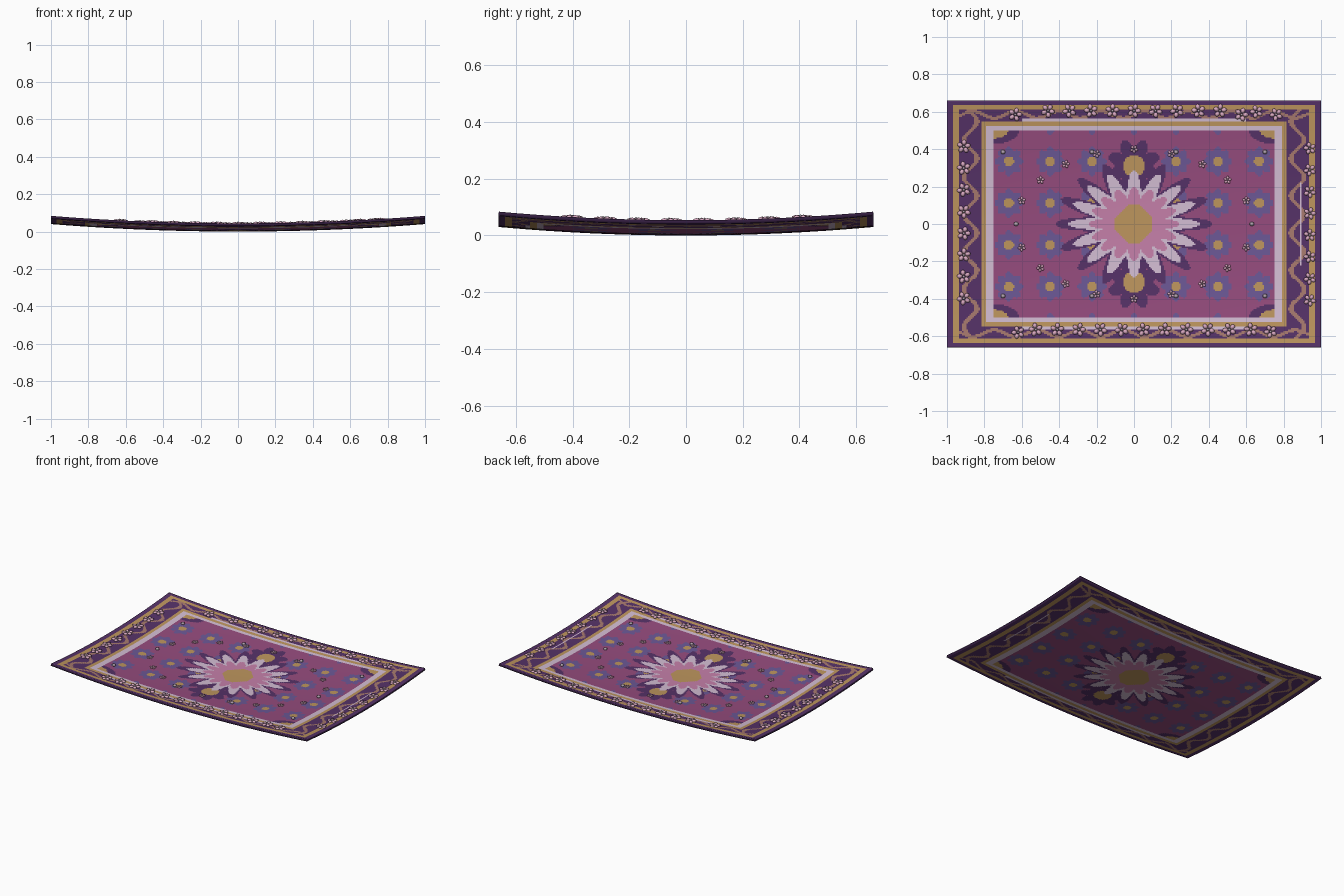
import bpy, bmesh
from math import pi, sin, cos, hypot, atan2
from mathutils import Matrix, Vector

if "Cube" in bpy.data.objects:
    bpy.data.objects.remove(bpy.data.objects["Cube"])

HALF_Y, THICK, STEP = 0.66, 0.014, 0.223


def material(name, srgb):
    col = [(c / 255 / 12.92) if c < 11 else ((c / 255 + 0.055) / 1.055) ** 2.4 for c in srgb] + [1]
    m = bpy.data.materials.new(name)
    m.use_nodes = True
    m.diffuse_color = col
    m.node_tree.nodes["Principled BSDF"].inputs["Base Color"].default_value = col
    return m


PURPLE, EDGE, GOLD, WHITE, FIELD, BLUE, PINK, TAN, BLOSSOM, SILVER = range(10)
mats = [material(*a) for a in (
    ("deep purple", (86, 50, 104)), ("dark edge", (50, 28, 62)),
    ("gold", (190, 150, 94)), ("pale lilac", (212, 190, 212)),
    ("magenta", (150, 76, 126)), ("blue violet", (108, 88, 150)),
    ("rose", (198, 128, 170)), ("tan", (168, 122, 110)),
    ("blossom pink", (216, 168, 192)), ("silver", (176, 160, 172)))]


def height(x, y):
    return 0.04 * x * x + 0.03 * (y / HALF_Y) ** 2 + THICK


def star(angle, n):
    """1 on each of n petal tips, 0 between them."""
    return abs(cos(angle * n / 2))


def border(x, y):
    ax, ay = abs(x), abs(y)
    if ax > 0.965 or ay > 0.635:
        return PURPLE
    if ax > 0.938 or ay > 0.61:
        return GOLD
    # thin pale stripes beside the inner frame
    if 0.55 < ay < 0.565 and ax < 0.6:
        return WHITE
    if 0.885 < x < 0.895 and ay < 0.22:
        return WHITE
    # wavy vines
    if ax > 0.82 and abs(ax - 0.875 - 0.035 * sin(y * 2 * pi / 0.2)) < 0.013:
        return TAN
    if ay > 0.545 and abs(ay - 0.585 - 0.018 * sin(x * 2 * pi / 0.23)) < 0.009:
        return TAN
    if ax < 0.815 and ay < 0.545:
        return GOLD
    return PURPLE


def field(x, y):
    ax, ay = abs(x), abs(y)
    # central medallion
    q, a = hypot(x, y * 1.22), atan2(y * 1.22, x)
    if ax + ay < 0.13 and max(ax, ay) < 0.1:
        return GOLD
    if q < 0.165 + 0.075 * star(a, 16):
        return PINK
    if q < 0.21 + 0.14 * star(a, 16) ** 1.5:
        return WHITE
    # pendants above and below
    d, a2 = hypot(x, ay - 0.31), atan2(ay - 0.31, x)
    if hypot(x, (ay - 0.31) * 0.95) < 0.056:
        return GOLD
    if d < 0.095 + 0.05 * star(a2 + pi / 8, 8):
        return PURPLE
    if q < 0.25 + 0.17 * star(a, 16) ** 1.5:
        return PURPLE
    # corner motifs
    c = hypot((0.765 - ax) / 0.09, (0.5 - ay) / 0.045)
    if c < 1.65:
        return GOLD if c < 1 else PURPLE
    # repeating rosettes
    u = (x + STEP / 2) % STEP - STEP / 2
    v = y % STEP - STEP / 2
    r = hypot(u, v)
    if r < 0.026:
        return GOLD
    if r < 0.055 + 0.023 * star(atan2(v, u), 8):
        return BLUE
    return FIELD


def pattern(x, y):
    if abs(x) < 0.755 and abs(y) < 0.503:
        return field(x, y)
    if abs(x) < 0.79 and abs(y) < 0.523:
        return WHITE
    return border(x, y)


def make_object(bm, name):
    me = bpy.data.meshes.new(name)
    bm.to_mesh(me)
    bm.free()
    for m in mats:
        me.materials.append(m)
    ob = bpy.data.objects.new(name, me)
    bpy.context.collection.objects.link(ob)
    return ob


# Woven rug: curved sheet, coloured by rule, thickened downward
bm = bmesh.new()
bmesh.ops.create_grid(bm, x_segments=250, y_segments=166, size=1)
for v in bm.verts:
    v.co.y *= HALF_Y
    v.co.z = height(v.co.x, v.co.y)
for f in bm.faces:
    p = f.calc_center_median()
    f.material_index = pattern(p.x, p.y)
    f.smooth = True
rug = make_object(bm, "rug")
solid = rug.modifiers.new("thickness", "SOLIDIFY")
solid.thickness = THICK
solid.offset = -1
solid.material_offset_rim = 1


def ball(bm, at, size, spin, mat):
    loc = Matrix.Translation(at) @ Matrix.Rotation(spin, 4, "Z") @ Matrix.Diagonal((*size, 1))
    made = bmesh.ops.create_icosphere(bm, subdivisions=1, radius=1, matrix=loc)
    for f in {f for v in made["verts"] for f in v.link_faces}:
        f.material_index = mat
        f.smooth = True


def flower(bm, x, y, r, turn):
    z = height(x, y)
    for k in range(5):
        a = turn + k * 2 * pi / 5
        at = Vector((x + cos(a) * r * 0.58, y + sin(a) * r * 0.58, z + r * 0.1))
        ball(bm, at, (r * 0.45, r * 0.36, r * 0.25), a, BLOSSOM)
    ball(bm, Vector((x, y, z + r * 0.2)), (r * 0.22, r * 0.22, r * 0.2), 0, SILVER)


# Raised blossoms along the four border bands
bm = bmesh.new()
for i in range(-5, 6):
    x = i * 0.115
    flower(bm, x - 0.06 * (i < -4), 0.605 - 0.02 * (abs(i) > 4), 0.038, i)
    flower(bm, x + 0.05, -0.565, 0.038, i + 0.5)
for x, y in ((0.655, 0.6), (0.76, 0.585), (0.73, -0.575), (-0.62, -0.58)):
    flower(bm, x, y, 0.036, x)
for i in range(-3, 5):
    flower(bm, -0.91, i * 0.116 - 0.05, 0.038, i)
    flower(bm, 0.94, i * 0.116 - 0.06, 0.034, i + 0.3)
make_object(bm, "border_blossoms")

# Small blossoms and beads scattered over the field
bm = bmesh.new()
for x, y in ((0.5, 0.235), (0.365, 0.32), (0.2, 0.375), (0, 0.4), (0.6, 0.125)):
    for sx in ((1, -1) if x else (1,)):
        for sy in (1, -1):
            flower(bm, sx * x, sy * y, 0.022, x + sy)
for sx in (1, -1):
    for y in (0.385, 0, -0.385):
        for x in (0.7, 0.225) if y else (0.63,):
            at = Vector((sx * x, y, height(x, y) + 0.006))
            ball(bm, at, (0.014, 0.014, 0.01), 0, SILVER)
make_object(bm, "field_blossoms")
